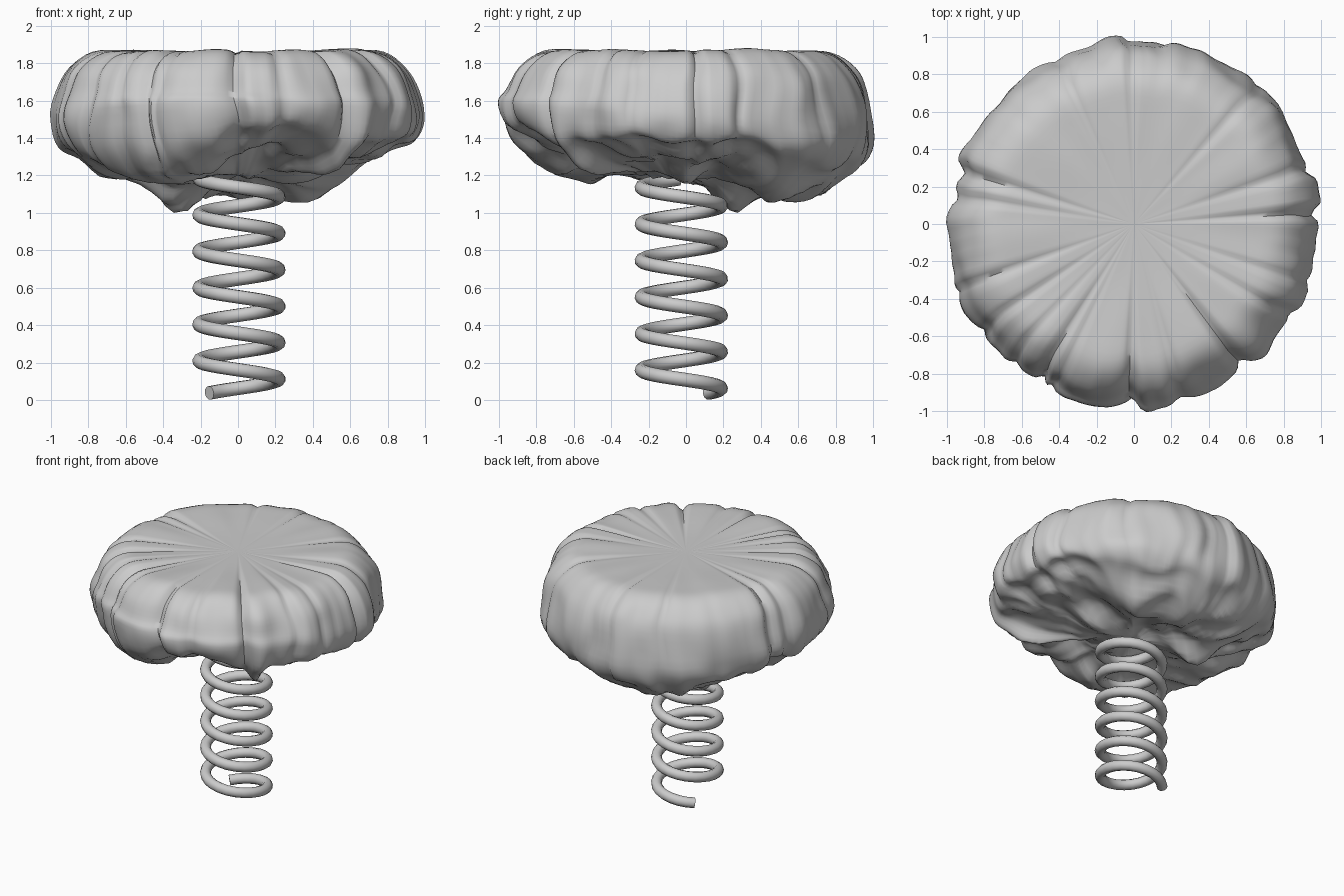
import bpy, bmesh
from math import sin, cos, pi, radians, exp, hypot
from mathutils import Vector, noise

if "Cube" in bpy.data.objects:
    bpy.data.objects.remove(bpy.data.objects["Cube"])

# Coil spring: tube swept along a clockwise helix
curve = bpy.data.curves.new("spring", 'CURVE')
curve.dimensions = '3D'
curve.bevel_depth = 0.037
curve.bevel_resolution = 3
curve.use_fill_caps = True
turns, per_turn, pitch = 5.88, 24, 0.195
n = int(turns * per_turn)
sp = curve.splines.new('POLY')
sp.points.add(n)
for i in range(n + 1):
    a = radians(138) - 2 * pi * i / per_turn
    sp.points[i].co = (0.005 + 0.213 * cos(a), -0.025 + 0.213 * sin(a),
                       0.037 + pitch * i / per_turn, 1)
tmp = bpy.data.objects.new("tmp_spring", curve)
bpy.context.collection.objects.link(tmp)
mesh = bpy.data.meshes.new_from_object(tmp)
bpy.data.objects.remove(tmp)
spring = bpy.data.objects.new("spring", mesh)
bpy.context.collection.objects.link(spring)

# Soft crumpled cap: (angle, outline radius, height of hanging underside)
RIM = [(0, .99, 1.28), (10, 1.01, 1.29), (22, .97, 1.28), (40, 1.0, 1.20), (55, .98, 1.15),
       (70, 1.0, 1.15), (82, .97, 1.12), (95, 1.0, 1.12), (105, .98, 1.09), (120, .98, 1.10),
       (138, .98, 1.18), (150, .99, 1.23), (158, 1.01, 1.21), (166, .96, 1.28),
       (180, 1.0, 1.20), (203, 1.01, 1.20), (222, 1.0, 1.18), (238, .98, 1.17),
       (256, 1.01, 1.22), (268, .96, 1.32), (276, 1.0, 1.35), (290, .98, 1.38),
       (302, .97, 1.30), (313, 1.0, 1.22), (322, .97, 1.28), (335, 1.01, 1.31),
       (346, .98, 1.32), (360, .99, 1.28)]
# Creases: (angle, half width in degrees, depth)
CREASES = [(4, 1.5, .06), (91, 1.5, .04), (163, 2.2, .05), (200, 1.8, .04), (214, 1.8, .04),
           (227, 1.5, .03), (238, 2, .05), (244, 1.5, .03), (269, 1.8, .05), (307, 2, .07),
           (329, 2, .04), (341, 1.5, .03), (115, 2, .03), (18, 2, .03),
           (48, 2, .03), (285, 2, .03), (171, 1.5, .03)]
# Lumps hanging below: (x, y, spread, drop)
LUMPS = [(-.32, .25, .17, .18), (.38, .45, .18, .08), (.1, .5, .2, .06),
         (.15, -.42, .2, -.05), (.36, -.05, .14, .06)]


def rim_at(deg):
    for (a0, r0, z0), (a1, r1, z1) in zip(RIM, RIM[1:]):
        if a0 <= deg <= a1:
            t = (deg - a0) / (a1 - a0)
            t = t * t * (3 - 2 * t)
            return r0 + (r1 - r0) * t, z0 + (z1 - z0) * t


def spline(pts, steps):
    out = []
    p = [Vector(q) for q in pts]
    p = [2 * p[0] - p[1]] + p + [2 * p[-1] - p[-2]]
    for i in range(1, len(p) - 2):
        a, b, c, d = p[i - 1:i + 3]
        for s in range(steps):
            t = s / steps
            out.append(.5 * (2 * b + (c - a) * t + (2 * a - 5 * b + 4 * c - d) * t * t
                             + (3 * b - a - 3 * c + d) * t ** 3))
    return out + [p[-2]]


def section(deg):
    a = radians(deg)
    R, zl = rim_at(deg)
    cut = sum(d * exp(-((((deg - c + 180) % 360) - 180) / w) ** 2) for c, w, d in CREASES)
    R += .014 * noise.noise((cos(a) * 11, sin(a) * 11, 1)) - cut * .7
    zw = 1.50 - .09 * sin(a)
    wob = .02 * noise.noise((cos(a) * 5, sin(a) * 5, 5))
    dip = .015 * noise.noise((cos(a) * 3, sin(a) * 3, 8))
    zm = zw * .5 + zl * .5
    pts = [(0, 1.852), (.3 * R, 1.856 - cut * .08), (.6 * R, 1.866 + dip - cut * .35),
           (.78 * R, 1.858 + dip - cut * .5), (.9 * R + wob, 1.775 - cut * .3),
           (.965 * R, 1.655), (R, zw), (.955 * R + wob, zm), (.85 * R, zl + .07),
           (.7 * R, zl), (.5 * R, zl * .75 + 1.2 * .25), (.25 * R, 1.20), (0, 1.20)]
    return spline(pts, 4)


bm = bmesh.new()
SEG = 216
cols = [section(360 * i / SEG) for i in range(SEG)]
rows = len(cols[0])
rings = []
for j in range(1, rows - 1):
    ring = []
    for i in range(SEG):
        a = 2 * pi * i / SEG
        r, z = cols[i][j]
        # folds sway sideways as they run down the side
        sway = min(1, max(0, (j - 14) / 10))
        a += .09 * sway * noise.noise((cos(a) * 2.5, sin(a) * 2.5, z * 3))
        x, y = r * cos(a), r * sin(a)
        w = min(1, max(0, (j - 24) / 8))             # underside wrinkles fade in
        z -= w * sum(d * exp(-(hypot(x - lx, y - ly) / s) ** 2) for lx, ly, s, d in LUMPS)
        z += w * .09 * (abs(noise.noise((x * 4, y * 4, 2))) - .2)
        side = max(0, 1 - abs(j - 25) / 10)          # soft bulges on the side
        k = 1 + side * .03 * noise.noise((x * 4, y * 4, z * 4))
        ring.append(bm.verts.new((x * k, y * k, z)))
    rings.append(ring)
top = bm.verts.new((0, 0, 1.852))
bottom = bm.verts.new((0, 0, sum(v.co.z for v in rings[-1]) / SEG))
for i in range(SEG):
    k = (i + 1) % SEG
    bm.faces.new((top, rings[0][i], rings[0][k]))
    bm.faces.new((bottom, rings[-1][k], rings[-1][i]))
    for r0, r1 in zip(rings, rings[1:]):
        bm.faces.new((r0[i], r1[i], r1[k], r0[k]))
bmesh.ops.recalc_face_normals(bm, faces=bm.faces)
cap_mesh = bpy.data.meshes.new("soft_cap")
bm.to_mesh(cap_mesh)
bm.free()
cap = bpy.data.objects.new("soft_cap", cap_mesh)
bpy.context.collection.objects.link(cap)

# Smooth shading
for ob in (spring, cap):
    bpy.ops.object.select_all(action='DESELECT')
    ob.select_set(True)
    bpy.context.view_layer.objects.active = ob
    bpy.ops.object.shade_smooth_by_angle(angle=radians(60))
